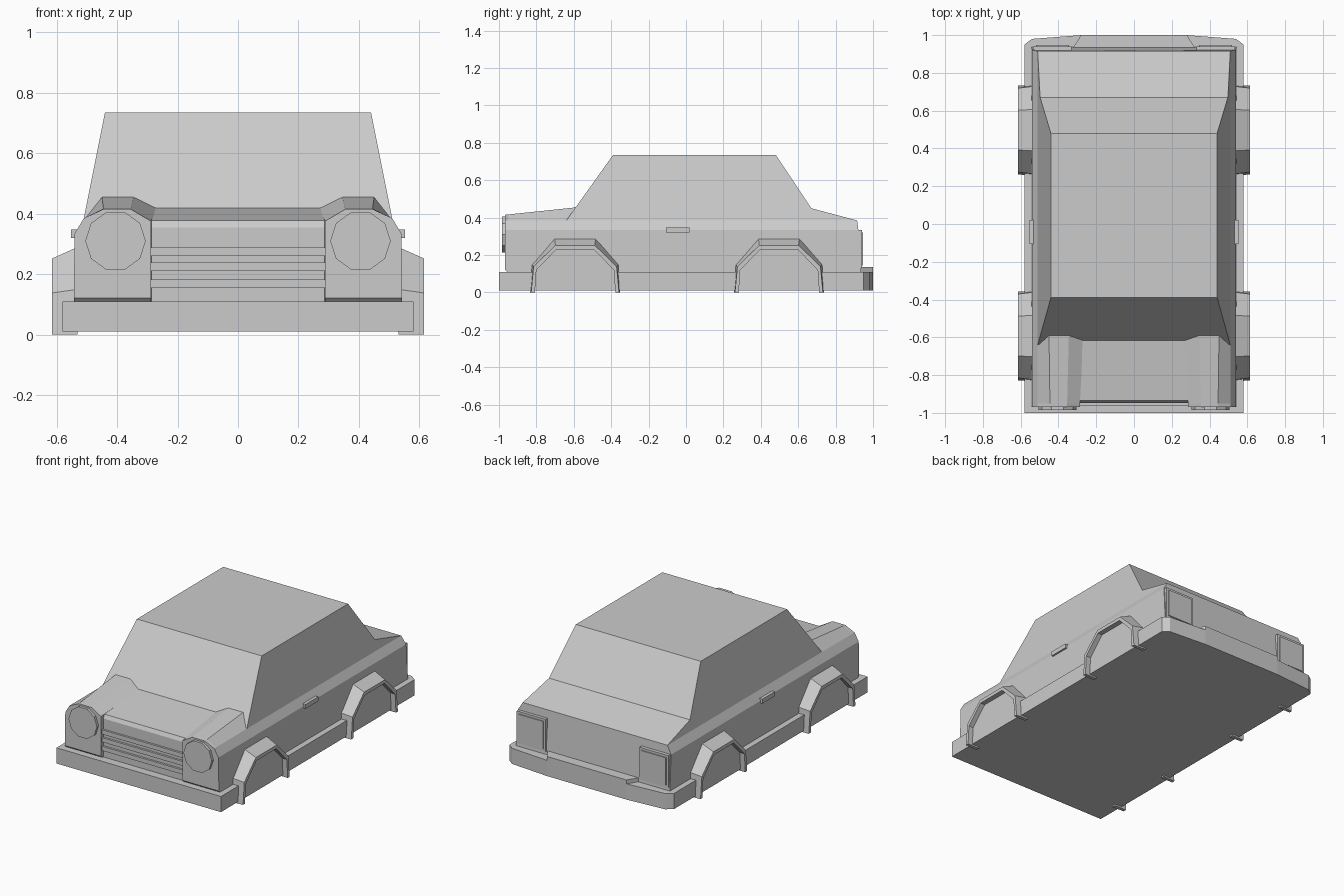
import bpy, bmesh, math

if "Cube" in bpy.data.objects:
    bpy.data.objects.remove(bpy.data.objects["Cube"])


def loft(name, sections):
    """Solid through matching closed loops of 3D points, with capped ends."""
    bm = bmesh.new()
    rings = [[bm.verts.new(p) for p in s] for s in sections]
    n = len(rings[0])
    for a, b in zip(rings, rings[1:]):
        for i in range(n):
            j = (i + 1) % n
            bm.faces.new((a[i], a[j], b[j], b[i]))
    bm.faces.new(rings[0])
    bm.faces.new(rings[-1])
    bmesh.ops.recalc_face_normals(bm, faces=bm.faces)
    me = bpy.data.meshes.new(name)
    bm.to_mesh(me)
    bm.free()
    ob = bpy.data.objects.new(name, me)
    bpy.context.collection.objects.link(ob)
    return ob


def box(name, x0, x1, y0, y1, z0, z1):
    return loft(name, [[(x0, y0, z), (x1, y0, z), (x1, y1, z), (x0, y1, z)] for z in (z0, z1)])


def plate(name, half, z0, z1):
    outline = half + [(-x, y) for x, y in reversed(half)]
    return loft(name, [[(x, y, z) for x, y in outline] for z in (z0, z1)])


# Base plate with rounded rear bumper, and its raised middle
plate("base_plate", [(.58, -1), (.58, .95), (.54, .98), (.28, 1)], .01, .11)
plate("rear_bumper_step", [(.325, .93), (.28, 1)], .10, .135)

# Lower body with sloped shoulders
def body_ring(y, top_y):
    half = [(.543, y, .105), (.54, y + (top_y - y) * .7, .335), (.51, top_y, .385)]
    return half + [(-x, a, z) for x, a, z in reversed(half)]

loft("lower_body", [body_ring(-.6, -.6), body_ring(.937, .915)])

# Cabin and boot, tapering inwards towards the roof
cabin = [(-.64, .385), (-.39, .735), (.48, .735), (.67, .45), (.915, .385)]
loft("cabin", [[(s * (.51 - .2 * (z - .385)), y, z) for y, z in cabin] for s in (-1, 1)])

# Bonnet between the headlamp pods
bonnet = [(-.947, .105), (-.947, .355), (-.935, .378), (-.61, .42), (-.55, .42), (-.55, .105)]
loft("bonnet", [[(x, y, z) for y, z in bonnet] for x in (-.287, .287)])

# Grille bars
for k, z in enumerate((.155, .21, .26)):
    box(f"grille_bar_{k}", -.287, .287, -.96, -.93, z, z + .028)


def pod_ring(s, y, low, inner, inner_z, top_a, top_b, top_z):
    pts = [(inner, low), (inner, inner_z), (top_a, top_z), (top_b, top_z),
           (.51, .385), (.54, .335), (.543, low)]
    return [(s * x, y, z) for x, z in pts]


arch_outer = [(-.24, 0), (-.232, .15), (-.11, .29), (.11, .29), (.232, .15), (.24, 0)]
arch_lip = [(-.235, 0), (-.222, .138), (-.105, .252), (.105, .252), (.222, .138), (.235, 0)]
arch_inner = [(-.215, 0), (-.207, .12), (-.1, .23), (.1, .23), (.207, .12), (.215, 0)]

for s, side in ((1, "right"), (-1, "left")):
    # Raised wing that carries the headlamp
    loft(f"headlamp_pod_{side}", [
        pod_ring(s, -.968, .122, .287, .375, .355, .445, .415),
        pod_ring(s, -.95, .105, .287, .378, .354, .445, .417),
        pod_ring(s, -.587, .105, .265, .42, .345, .45, .455)])
    # Ten-sided headlamp
    loft(f"headlamp_{side}", [
        [(s * .405 + r * math.cos(i * math.pi / 5), y, .31 + r * math.sin(i * math.pi / 5))
         for i in range(10)] for y, r in ((-.95, .1), (-.985, .1))])
    # Tail lamp: thin frame with an inset lens
    xs = sorted((s * .33, s * .535))
    box(f"tail_lamp_frame_{side}", *xs, .91, .941, .13, .335)
    box(f"tail_lamp_lens_{side}", xs[0] + .015, xs[1] - .015, .92, .947, .145, .32)
    # Door handle
    box(f"door_handle_{side}", *sorted((s * .53, s * .552)), -.107, .02, .32, .348)
    # Wheel arches and the panels that fill them
    for c, end in ((-.593, "front"), (.497, "rear")):
        loft(f"wheel_arch_{end}_{side}", [
            [(s * .53, c + o[0], o[1]), (s * .615, c + l[0], l[1]),
             (s * .615, c + i[0], i[1]), (s * .53, c + i[0], i[1])]
            for o, l, i in zip(arch_outer, arch_lip, arch_inner)])
        loft(f"arch_panel_{end}_{side}", [
            [(s * x, c + y, max(z, .01)) for y, z in arch_inner] for x in (.53, .582)])
